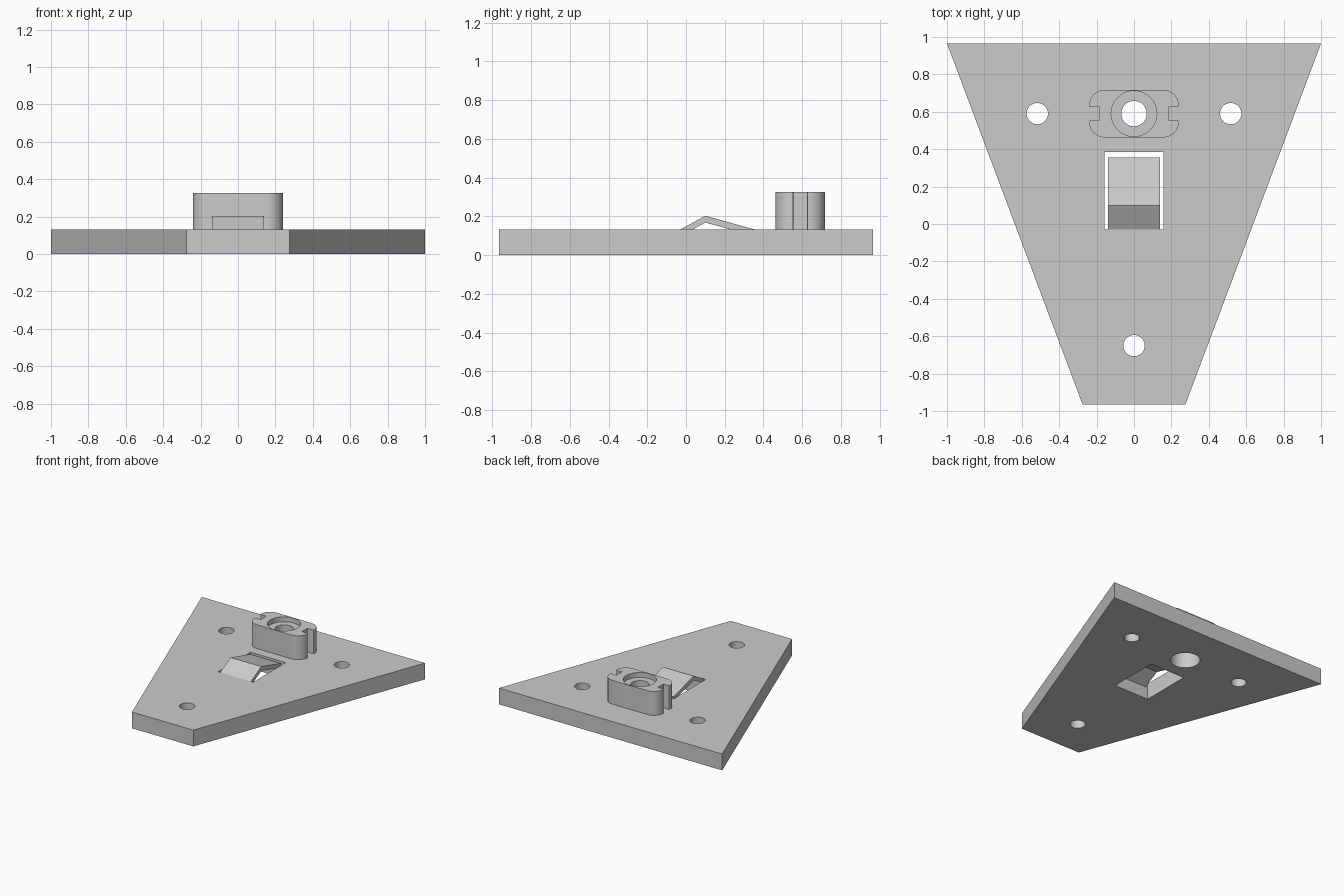
import bpy, bmesh
from math import sin, cos, pi, radians
from mathutils import Matrix

if "Cube" in bpy.data.objects:
    bpy.data.objects.remove(bpy.data.objects["Cube"], do_unlink=True)

grey = bpy.data.materials.new("plain grey")
grey.use_nodes = True
grey.diffuse_color = (0.6, 0.6, 0.6, 1)
grey.node_tree.nodes["Principled BSDF"].inputs["Base Color"].default_value = (0.6, 0.6, 0.6, 1)

THICK, TOP, BOSS_Y = 0.132, 0.325, 0.59


def prism(name, outline, z0, z1, matrix=Matrix()):
    """Extrude a flat outline from z0 to z1, then place it with a matrix."""
    bm = bmesh.new()
    face = bm.faces.new([bm.verts.new((x, y, z0)) for x, y in outline])
    grown = bmesh.ops.extrude_face_region(bm, geom=[face])["geom"]
    bmesh.ops.translate(bm, vec=(0, 0, z1 - z0),
                        verts=[v for v in grown if isinstance(v, bmesh.types.BMVert)])
    bmesh.ops.transform(bm, matrix=matrix, verts=bm.verts)
    bmesh.ops.recalc_face_normals(bm, faces=bm.faces)
    mesh = bpy.data.meshes.new(name)
    bm.to_mesh(mesh)
    bm.free()
    mesh.materials.append(grey)
    obj = bpy.data.objects.new(name, mesh)
    bpy.context.collection.objects.link(obj)
    return obj


def circle(x, y, r, n=48):
    return [(x + r * cos(2 * pi * i / n), y + r * sin(2 * pi * i / n)) for i in range(n)]


def rectangle(x, y0, y1):
    return [(-x, y0), (x, y0), (x, y1), (-x, y1)]


def combine(target, other, operation):
    """Apply a boolean and remove the helper."""
    mod = target.modifiers.new("boolean", "BOOLEAN")
    mod.operation, mod.solver, mod.object = operation, "EXACT", other
    bpy.context.view_layer.objects.active = target
    bpy.ops.object.modifier_apply(modifier=mod.name)
    bpy.data.objects.remove(other, do_unlink=True)


# Tapered base plate
plate = prism("base_plate", [(-0.275, -0.965), (0.275, -0.965), (1, 0.965), (-1, 0.965)], 0, THICK)

# Rounded boss with a notch in each end, mirrored from one quarter
quarter = [(0.155 + 0.085 * sin(pi / 2 * i / 12), 0.0425 + 0.085 * cos(pi / 2 * i / 12))
           for i in range(13)]
quarter += [(0.237, 0.037), (0.232, 0.035), (0.185, 0.035)]
half = quarter + [(x, -y) for x, y in reversed(quarter)]
outline = half + [(-x, y) for x, y in reversed(half)]
boss = prism("boss", [(x, y + BOSS_Y) for x, y in outline], THICK / 2, TOP)
combine(plate, boss, "UNION")

# Stepped bore through the boss: lower bore, through hole, top recess
for r, z0, z1 in ((0.11, -0.1, 0.2), (0.068, -0.1, 0.5), (0.122, 0.285, 0.5)):
    combine(plate, prism("bore_cutter", circle(0, BOSS_Y, r), z0, z1), "DIFFERENCE")

# Three mounting holes
for x, y in ((-0.517, BOSS_Y), (0.517, BOSS_Y), (0, -0.65)):
    combine(plate, prism("hole_cutter", circle(x, y, 0.057), -0.1, 0.5), "DIFFERENCE")

# Window for the spring clip
combine(plate, prism("window_cutter", rectangle(0.157, -0.03, 0.385), -0.1, 0.3), "DIFFERENCE")

# Bent spring clip, hinged on the front edge of the window
profile = [(-0.03, 0.132), (0.1, 0.203), (0.355, 0.132),
           (0.347, 0.1), (0.1, 0.168), (-0.03, 0.097)]
along_x = Matrix(((0, 0, 1, 0), (1, 0, 0, 0), (0, 1, 0, 0), (0, 0, 0, 1)))
clip = prism("spring_clip", profile, -0.138, 0.138, along_x)

# Smooth the round walls, keep the edges sharp
bpy.ops.object.select_all(action="DESELECT")
plate.select_set(True)
bpy.context.view_layer.objects.active = plate
bpy.ops.object.shade_smooth_by_angle(angle=radians(30))
